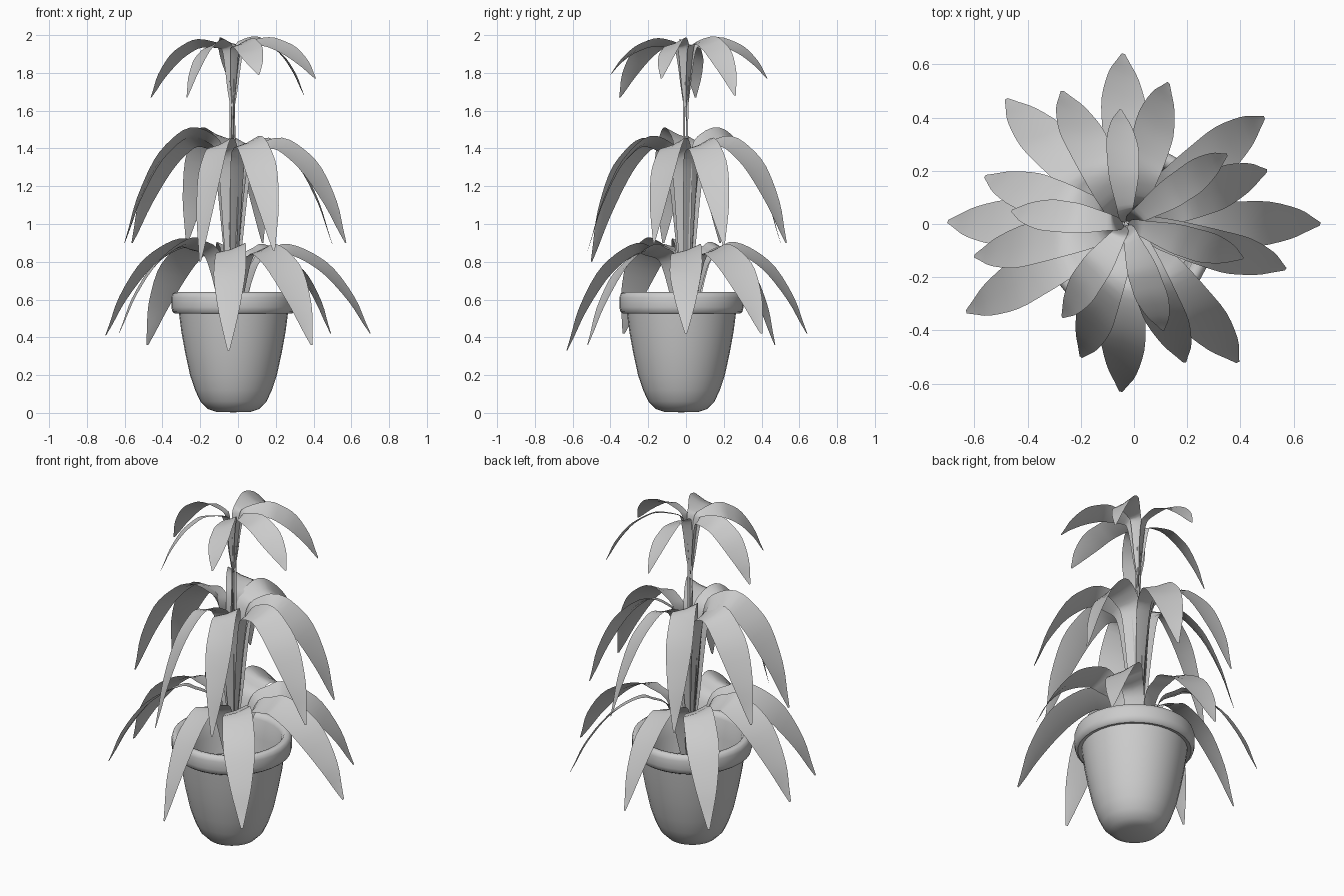
import bpy, bmesh, math
from mathutils import Vector

cube = bpy.data.objects.get("Cube")
if cube:
    bpy.data.objects.remove(cube, do_unlink=True)

grey = bpy.data.materials.new("plain_grey")
grey.use_nodes = True
grey.diffuse_color = (0.6, 0.6, 0.6, 1)
grey.node_tree.nodes["Principled BSDF"].inputs["Base Color"].default_value = grey.diffuse_color

STEM = Vector((-0.03, 0.0, 0.0))
POT = Vector((-0.024, -0.024, 0.0))


def finish(name, bm, angle=60):
    """Turn a bmesh into a smooth-shaded object."""
    mesh = bpy.data.meshes.new(name)
    bm.to_mesh(mesh)
    bm.free()
    mesh.materials.append(grey)
    obj = bpy.data.objects.new(name, mesh)
    bpy.context.collection.objects.link(obj)
    bpy.ops.object.select_all(action="DESELECT")
    obj.select_set(True)
    bpy.context.view_layer.objects.active = obj
    bpy.ops.object.shade_smooth_by_angle(angle=math.radians(angle))
    return obj


def smooth_path(points, steps=3):
    """Sample a Catmull-Rom curve through the points."""
    pts = [Vector(p) for p in points]
    padded = [2 * pts[0] - pts[1]] + pts + [2 * pts[-1] - pts[-2]]
    out = []
    for a, b, c, d in zip(padded, padded[1:], padded[2:], padded[3:]):
        for i in range(steps):
            t = i / steps
            out.append(0.5 * (2 * b + (c - a) * t + (2 * a - 5 * b + 4 * c - d) * t * t
                              + (3 * b - 3 * c + d - a) * t ** 3))
    return out + [pts[-1]]


def lathe(name, profile, centre, segments=32):
    bm = bmesh.new()
    verts = [bm.verts.new(centre + Vector((r, 0, z))) for r, z in profile]
    edges = [bm.edges.new(pair) for pair in zip(verts, verts[1:])]
    bmesh.ops.spin(bm, geom=verts + edges, cent=centre, axis=(0, 0, 1),
                   angle=math.tau, steps=segments, use_duplicate=False)
    bmesh.ops.remove_doubles(bm, verts=bm.verts, dist=0.0005)
    bmesh.ops.recalc_face_normals(bm, faces=bm.faces)
    return finish(name, bm, 50)


# Pot with rounded foot and thick rolled rim
lathe("pot", [(0, 0.003), (0.09, 0.005), (0.135, 0.02), (0.175, 0.06), (0.203, 0.12),
              (0.23, 0.2), (0.256, 0.32), (0.276, 0.43), (0.289, 0.53),
              (0.31, 0.525), (0.323, 0.535), (0.329, 0.56), (0.329, 0.61),
              (0.322, 0.632), (0.306, 0.64), (0.285, 0.635), (0.272, 0.61),
              (0.26, 0.5), (0.245, 0.4)], POT)
lathe("soil", [(0, 0.41), (0.246, 0.4)], POT)

# Leaf outline: reach as a share of the tip, height share, half width
RISE = [(0.03, 0, 0.012), (0.06, 0.3, 0.036), (0.1, 0.65, 0.05),
        (0.15, 0.9, 0.06), (0.24, 0.97, 0.072)]
FALL = [(0.4, 0, 0.083), (0.55, 0.1, 0.089), (0.7, 0.28, 0.089),
        (0.86, 0.6, 0.06), (0.95, 0.86, 0.026), (1, 1, 0.006)]


def leaf(name, base, tip, apex, width, splay, roll):
    reach = Vector((tip[0], tip[1], 0)) - STEM
    length = reach.length
    out = reach.normalized()
    side = Vector((-out.y, out.x, 0))
    points = [(f * length * splay, base + t * (apex - base), w * width * min(splay, 1))
              for f, t, w in RISE]
    points += [(f * length, apex - t * (apex - tip[2]), w * width) for f, t, w in FALL]
    path = smooth_path(points)
    bm = bmesh.new()
    rows = []
    for i, (r, z, w) in enumerate(path):
        before, after = path[max(i - 1, 0)], path[min(i + 1, len(path) - 1)]
        run = Vector((after.x - before.x, after.y - before.y)).normalized()
        normal = out * -run.y + Vector((0, 0, run.x))
        centre = STEM + out * r + Vector((0, 0, z))
        # Every leaf rolls the same way, like a propeller blade
        across = side * math.cos(roll) + normal * math.sin(roll)
        # Edges lift slightly to form a shallow channel
        rows.append([bm.verts.new(centre + across * w * s + normal * w * 0.1 * abs(s))
                     for s in (-1, 0, 1)])
    for low, high in zip(rows, rows[1:]):
        for k in range(2):
            bm.faces.new((low[k], high[k], high[k + 1], low[k + 1]))
    return finish(name, bm, 80)


# Tiers of leaves: base height, width scale, stalk splay, roll,
# then tip position with apex height
TIERS = {
    "lower_leaf": (0.42, 1.0, 1.3, 0.33, [
        (-0.04, 0.64, 0.42, 0.87), (-0.48, 0.47, 0.36, 0.87), (-0.7, 0.01, 0.41, 0.89),
        (-0.63, -0.33, 0.42, 0.895), (-0.05, -0.63, 0.33, 0.865), (0.39, -0.52, 0.36, 0.86),
        (0.7, 0, 0.42, 0.86), (0.49, 0.4, 0.42, 0.86)]),
    "middle_leaf": (0.65, 0.92, 1.0, 0.4, [
        (0.13, 0.53, 0.9, 1.43), (-0.27, 0.5, 0.9, 1.475), (-0.56, 0.18, 0.9, 1.43),
        (-0.6, -0.12, 0.9, 1.475), (-0.2, -0.5, 0.8, 1.42), (0.19, -0.52, 0.86, 1.43),
        (0.57, -0.17, 0.9, 1.42), (0.5, 0.2, 0.89, 1.42)]),
    "top_leaf": (1.62, 0.72, 0.7, 0.4, [
        (-0.46, 0.05, 1.67, 1.95), (-0.05, 0.43, 1.77, 1.96), (0.35, 0.26, 1.68, 1.965),
        (0.41, -0.13, 1.77, 1.96), (0.11, -0.4, 1.79, 1.955), (-0.27, -0.35, 1.67, 1.95)]),
}
for label, (base, width, splay, roll, tips) in TIERS.items():
    for n, (x, y, z, apex) in enumerate(tips):
        leaf(f"{label}_{n + 1}", base, (x, y, z), apex, width, splay, roll)

# Thin stalks winding up the middle to carry the top leaves
for n in range(3):
    bm = bmesh.new()
    rings = []
    for i in range(13):
        turn = n * math.tau / 3 + i * 0.25
        offset = 0.022 - 0.001 * i
        centre = STEM + Vector((offset * math.cos(turn), offset * math.sin(turn),
                                0.4 + i * 0.105))
        rings.append([bm.verts.new(centre + Vector((math.cos(a), math.sin(a), 0)) * 0.006)
                      for a in (k * math.tau / 6 for k in range(6))])
    for low, high in zip(rings, rings[1:]):
        for k in range(6):
            j = (k + 1) % 6
            bm.faces.new((low[k], low[j], high[j], high[k]))
    bm.faces.new(rings[-1])
    finish(f"stalk_{n + 1}", bm)
